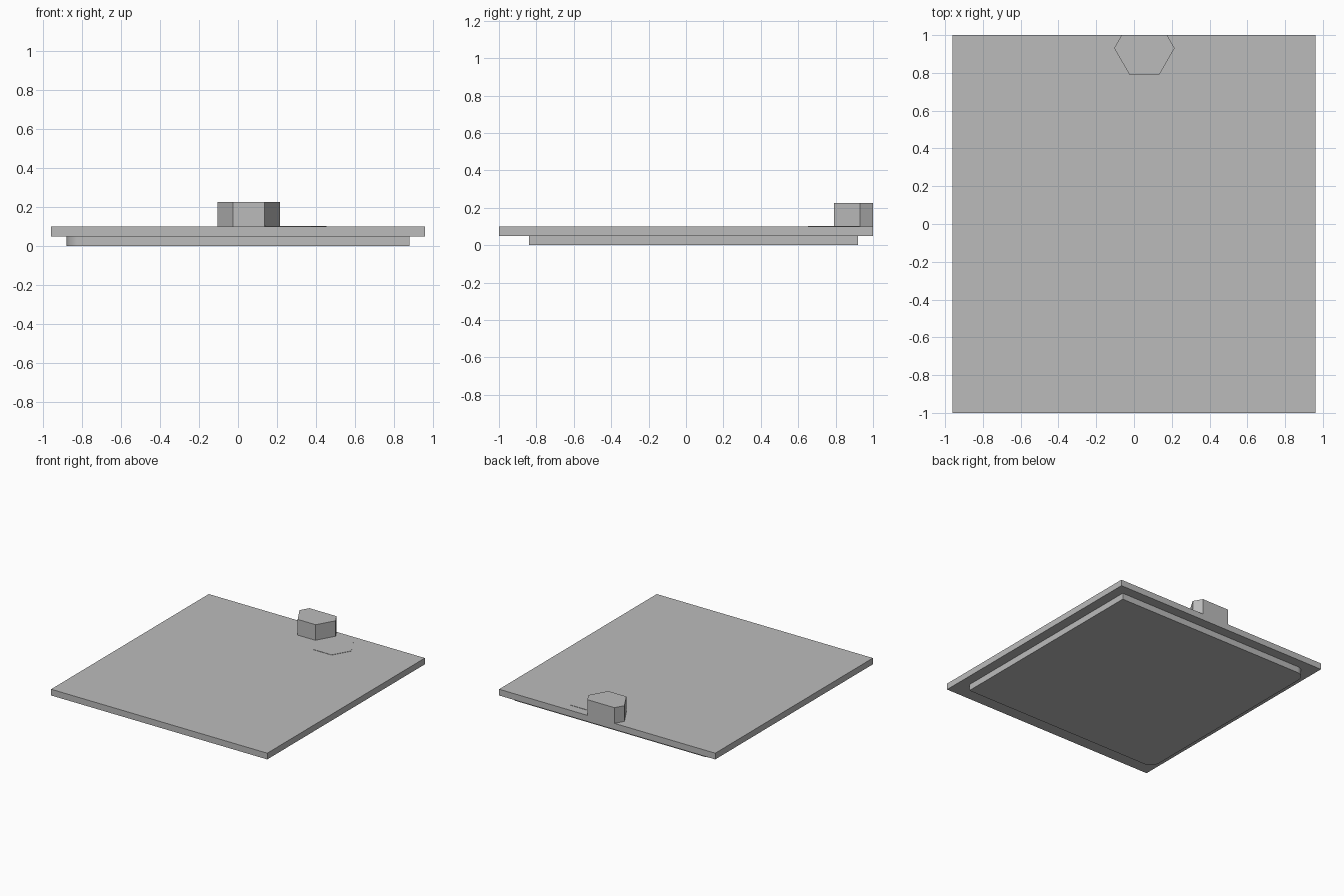
import bpy
import bmesh
import math

cube = bpy.data.objects.get("Cube")
if cube:
    bpy.data.objects.remove(cube, do_unlink=True)

grey = bpy.data.materials.new("plain_grey")
grey.use_nodes = True
colour = (0.5, 0.5, 0.5, 1)
grey.diffuse_color = colour
grey.node_tree.nodes["Principled BSDF"].inputs["Base Color"].default_value = colour


def prism(name, outline, bottom, top):
    """Extrude a counter-clockwise outline between two heights."""
    bm = bmesh.new()
    base = bm.faces.new([bm.verts.new((x, y, bottom)) for x, y in outline])
    side = bmesh.ops.extrude_face_region(bm, geom=[base])
    for v in side["geom"]:
        if isinstance(v, bmesh.types.BMVert):
            v.co.z = top
    bmesh.ops.recalc_face_normals(bm, faces=bm.faces)
    mesh = bpy.data.meshes.new(name)
    bm.to_mesh(mesh)
    bm.free()
    mesh.materials.append(grey)
    obj = bpy.data.objects.new(name, mesh)
    bpy.context.collection.objects.link(obj)
    return obj


def arc(cx, cy, radius, start, end, steps):
    return [(cx + radius * math.cos(a), cy + radius * math.sin(a))
            for a in (math.radians(start + (end - start) * i / steps)
                      for i in range(steps + 1))]


def hexagon(cx, cy, radius):
    return arc(cx, cy, radius, 0, 300, 5)


# Flat top plate
prism("top_plate", [(-0.96, -1), (0.96, -1), (0.96, 1), (-0.96, 1)], 0.05, 0.1)

# Lower plinth, rounded on its two -x corners
r = 0.08
plinth = prism("lower_plinth",
               [(0.88, -0.84), (0.88, 0.92)]
               + arc(-0.88 + r, 0.92 - r, r, 90, 180, 12)
               + arc(-0.88 + r, -0.84 + r, r, 180, 270, 12), 0, 0.05)
bpy.context.view_layer.objects.active = plinth
plinth.select_set(True)
bpy.ops.object.shade_smooth_by_angle()
plinth.select_set(False)

# Hexagonal block, cut flush with the back edge of the plate
block = prism("hexagonal_block", hexagon(0.055, 0.931, 0.16), 0.1, 0.226)
bm = bmesh.new()
bm.from_mesh(block.data)
cut = bmesh.ops.bisect_plane(bm, geom=bm.verts[:] + bm.edges[:] + bm.faces[:],
                             plane_co=(0, 1, 0), plane_no=(0, 1, 0), clear_outer=True)
bmesh.ops.holes_fill(bm, edges=[e for e in cut["geom_cut"]
                                if isinstance(e, bmesh.types.BMEdge)])
bmesh.ops.recalc_face_normals(bm, faces=bm.faces)
bm.to_mesh(block.data)
bm.free()

# Barely raised hexagonal pad beside the block
prism("hexagonal_pad", hexagon(0.295, 0.79, 0.16), 0.06, 0.1025)
